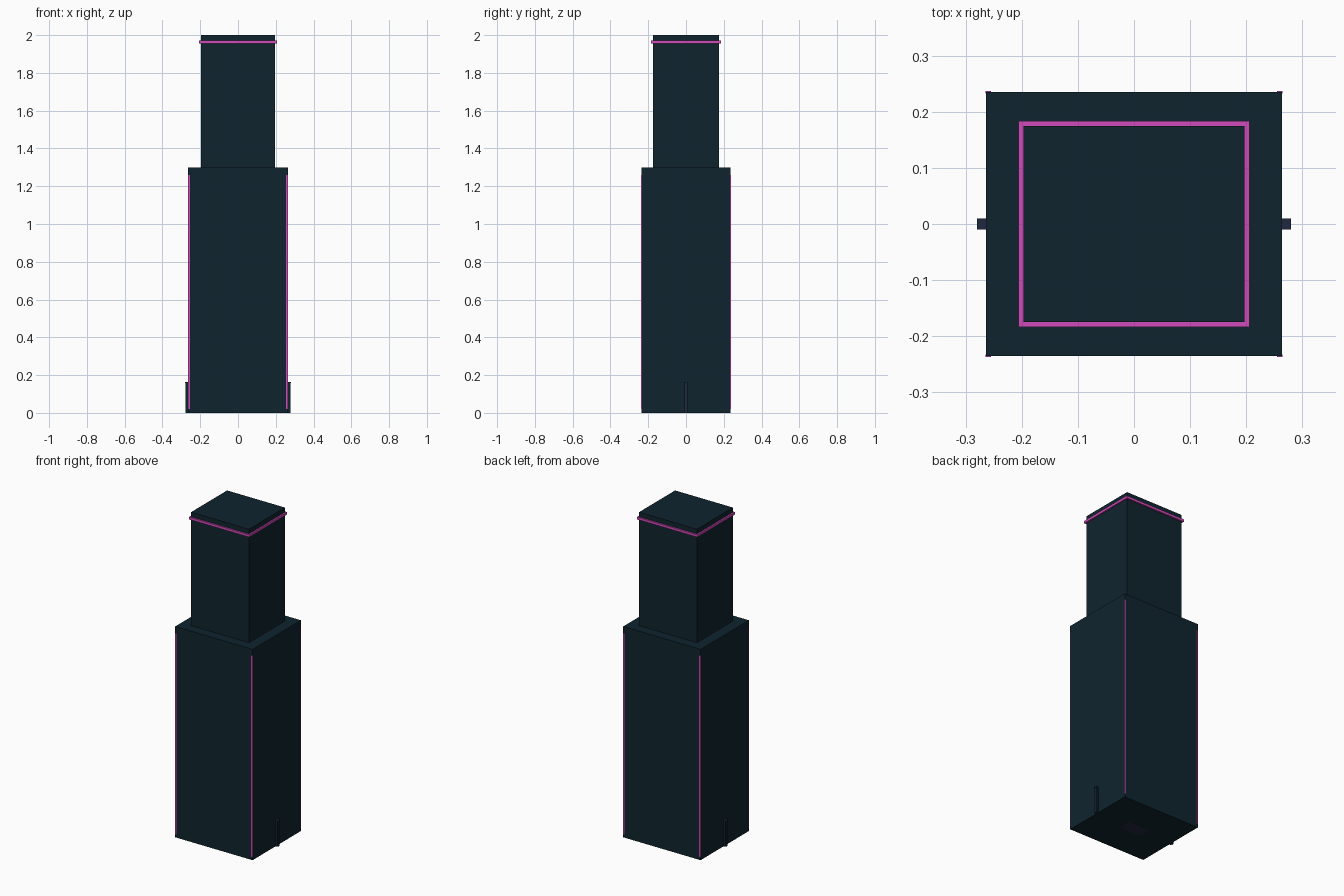
import bpy

old = bpy.data.objects.get("Cube")
if old:
    bpy.data.objects.remove(old, do_unlink=True)


def material(name, rgb):
    m = bpy.data.materials.new(name)
    m.use_nodes = True
    m.diffuse_color = (*rgb, 1)
    m.node_tree.nodes["Principled BSDF"].inputs["Base Color"].default_value = (*rgb, 1)
    return m


TEAL = material("dark teal", (0.0048, 0.0176, 0.027))
NAVY = material("dark navy", (0.014, 0.022, 0.05))
PINK = material("neon pink", (0.64, 0.07, 0.49))


def box(name, x, y, z, mat):
    """Box from (min, max) pairs along each axis."""
    bpy.ops.mesh.primitive_cube_add(
        size=1, location=[(a + b) / 2 for a, b in (x, y, z)])
    ob = bpy.context.object
    ob.name = name
    ob.scale = [abs(b - a) for a, b in (x, y, z)]
    bpy.ops.object.transform_apply(location=False, rotation=False, scale=True)
    ob.data.materials.append(mat)
    return ob


def span(half):
    return (-half, half)


# Two stacked tower blocks
W, D = 0.264, 0.235
UW, UD = 0.197, 0.175
box("lower_tower", span(W), span(D), (0, 1.3), TEAL)
box("upper_tower", span(UW), span(UD), (1.3, 2), TEAL)

# Neon band around the roof edge
T = 0.009
band_z = (1.956, 1.971)
for s, side in ((-1, "front"), (1, "back")):
    box(f"{side}_roof_band", span(UW + T), (s * UD, s * (UD + T)), band_z, PINK)
for s, side in ((-1, "right"), (1, "left")):
    box(f"{side}_roof_band", (s * UW, s * (UW + T)), span(UD), band_z, PINK)

# Neon strips at the four lower corners, facing front and back
for sx, lr in ((-1, "right"), (1, "left")):
    for sy, fb in ((-1, "front"), (1, "back")):
        box(f"{fb}_{lr}_corner_strip", (sx * (W - 0.009), sx * (W + 0.001)),
            (sy * (D - 0.002), sy * (D + 0.002)), (0.02, 1.26), PINK)

# Narrow side fins at ground level
for s, side in ((-1, "right"), (1, "left")):
    box(f"{side}_fin_frame", (s * W, s * 0.276), span(0.01), (0, 0.158), TEAL)
    box(f"{side}_fin_slat", (s * W, s * 0.279), span(0.004), (0, 0.158), NAVY)
    box(f"{side}_fin_cap", (s * W, s * 0.28), span(0.01), (0.158, 0.164), NAVY)

# Thin plate set in the underside
box("underside_plate", span(0.075), span(0.045), (-0.001, 0.004), NAVY)
